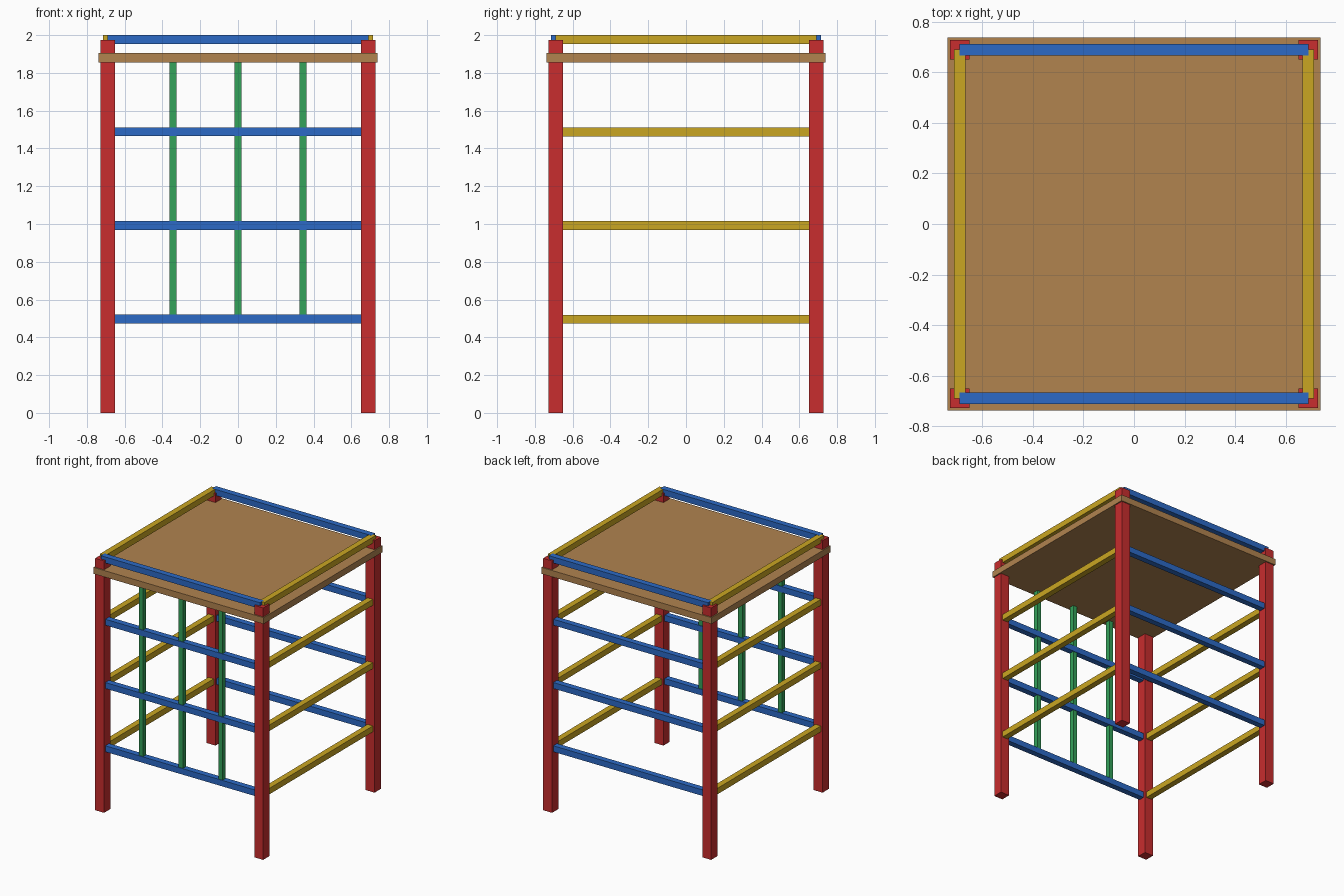
import bpy

if "Cube" in bpy.data.objects:
    bpy.data.objects.remove(bpy.data.objects["Cube"])


def material(name, rgb):
    """Flat colour given as 0-255 sRGB, stored as linear."""
    def lin(c):
        c /= 255
        return c / 12.92 if c <= 0.04045 else ((c + 0.055) / 1.055) ** 2.4
    m = bpy.data.materials.new(name)
    m.diffuse_color = (*[lin(c) for c in rgb], 1)
    m.use_nodes = True
    m.node_tree.nodes["Principled BSDF"].inputs["Base Color"].default_value = m.diffuse_color
    return m


RED = material("red", (200, 45, 46))
BLUE = material("blue", (44, 106, 198))
YELLOW = material("yellow", (202, 166, 34))
GREEN = material("green", (52, 162, 90))
WOOD = material("wood brown", (177, 131, 79))


def box(name, centre, size, mat):
    bpy.ops.mesh.primitive_cube_add(size=1, location=centre)
    ob = bpy.context.object
    ob.name = name
    ob.scale = size
    bpy.ops.object.transform_apply(location=False, rotation=False, scale=True)
    ob.data.materials.append(mat)
    return ob


P = 0.69          # post centre line
POST_H = 1.975
POST_W = 0.077
RAIL = 0.047
BAR = 0.037

# Corner posts
for x in (-P, P):
    for y in (-P, P):
        box("corner_post", (x, y, POST_H / 2), (POST_W, POST_W, POST_H), RED)

# Roof platform
box("platform", (0, 0, 1.88), (1.475, 1.475, 0.05), WOOD)

# Climbing rails and top guard rails on all four sides
for z in (0.496, 0.992, 1.488, 1.976):
    for s in (-P, P):
        box("front_back_rail", (0, s, z + 0.0005), (2 * P, RAIL, RAIL), BLUE)
        box("side_rail", (s, 0, z), (RAIL, 2 * P, RAIL), YELLOW)

# Upright bars on the front only
for x in (-0.345, 0, 0.345):
    box("upright_bar", (x, -P, 1.188), (BAR, BAR, 1.384), GREEN)
